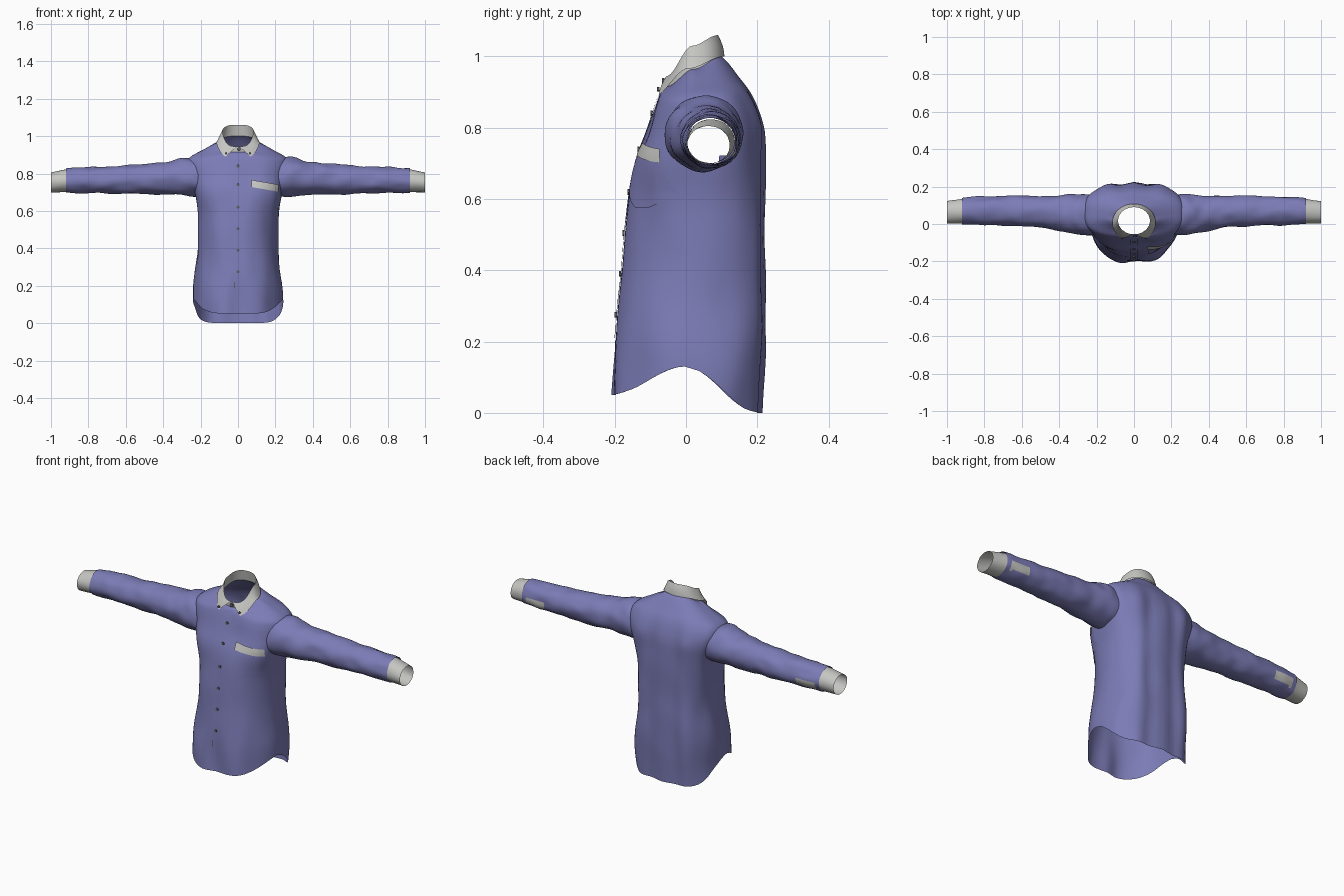
import bpy, bmesh, math
from mathutils import Matrix, Vector, noise
from mathutils.bvhtree import BVHTree

cube = bpy.data.objects.get("Cube")
if cube:
    bpy.data.objects.remove(cube)

def material(name, color):
    m = bpy.data.materials.new(name)
    m.use_nodes = True
    m.diffuse_color = (*color, 1)
    m.node_tree.nodes["Principled BSDF"].inputs["Base Color"].default_value = (*color, 1)
    return m

BLUE = material("blue cloth", (0.2, 0.2, 0.47))
GREY = material("pale grey trim", (0.56, 0.56, 0.54))
TEAL = material("teal seam tape", (0.015, 0.09, 0.1))
DARK = material("dark buttons", (0.12, 0.12, 0.14))

def finish(name, bm, mats, angle=50):
    bmesh.ops.recalc_face_normals(bm, faces=bm.faces[:])
    mesh = bpy.data.meshes.new(name)
    bm.to_mesh(mesh)
    bm.free()
    ob = bpy.data.objects.new(name, mesh)
    bpy.context.collection.objects.link(ob)
    for m in mats:
        mesh.materials.append(m)
    bpy.ops.object.select_all(action="DESELECT")
    ob.select_set(True)
    bpy.context.view_layer.objects.active = ob
    bpy.ops.object.shade_smooth_by_angle(angle=math.radians(angle))

def sheet(rows, closed):
    """Skin a grid of points; closed joins the ends of each row."""
    bm = bmesh.new()
    grid = [[bm.verts.new(p) for p in row] for row in rows]
    n = len(grid[0])
    for a, b in zip(grid, grid[1:]):
        for i in range(n if closed else n - 1):
            j = (i + 1) % n
            bm.faces.new((a[i], a[j], b[j], b[i]))
    return bm

def refine(keys, steps):
    """Smooth spline through a list of section settings."""
    out = []
    for k in range(len(keys) - 1):
        near = [keys[min(max(k + o, 0), len(keys) - 1)] for o in (-1, 0, 1, 2)]
        for i in range(steps):
            t = i / steps
            out.append([q + 0.5 * t * (r - p + t * (2*p - 5*q + 4*r - s + t * (3*(q - r) + s - p)))
                        for p, q, r, s in zip(*near)])
    return out + [list(keys[-1])]

def power(v, p):
    return math.copysign(abs(v) ** p, v)

def oval(t, width, front, back, z_front, z_side, z_back, p_front=1, p_back=1):
    """Point on a tilted oval whose front, sides and back sit at their own heights."""
    s = math.sin(t)
    p = p_front if s < 0 else p_back
    sy = power(s, p)
    f = sy * sy * (3 - 2 * abs(sy))
    z = z_side + ((z_front if s < 0 else z_back) - z_side) * f
    return Vector((width * power(math.cos(t), p), (front + back) / 2 + (back - front) / 2 * sy, z))

def angles(n):
    return [2 * math.pi * i / n for i in range(n)]

# Torso: width, front, back, heights at front, side and back, corner powers
NECK = (0.1, -0.055, 0.1, 0.915, 0.965, 1.0, 1, 1)
TORSO = [
    (0.238, -0.215, 0.208, 0.05, 0.13, 0.0, 1, 0.65),
    (0.235, -0.207, 0.218, 0.2, 0.22, 0.2, 1, 0.65),
    (0.213, -0.185, 0.218, 0.4, 0.4, 0.4, 1, 0.65),
    (0.212, -0.162, 0.217, 0.56, 0.56, 0.56, 0.9, 0.65),
    (0.236, -0.142, 0.217, 0.7, 0.7, 0.7, 0.75, 0.65),
    (0.255, -0.108, 0.215, 0.79, 0.79, 0.79, 0.75, 0.65),
    (0.268, -0.09, 0.2, 0.85, 0.85, 0.85, 0.8, 0.7),
    (0.255, -0.08, 0.178, 0.88, 0.888, 0.9, 0.85, 0.8),
    (0.19, -0.071, 0.15, 0.9, 0.925, 0.94, 0.9, 0.9),
    (0.13, -0.062, 0.12, 0.91, 0.957, 0.98, 1, 1),
    NECK]
rows = []
for section in refine(TORSO, 5):
    row = []
    for t in angles(80):
        p = oval(t, *section)
        calm = min(1, max(0, (0.95 - p.z) / 0.15))
        if math.sin(t) < 0:
            p.y += 0.017 * max(0, 1 - p.z / 0.65) * math.exp(-(p.x / 0.05) ** 2)
        else:
            p.y += 0.006 * calm * math.cos(p.x * 45) * math.sin(t)
        wobble = noise.noise(Vector((p.x * 9, p.y * 9, p.z * 5))) * 0.009 * calm
        row.append(p + Vector((math.cos(t), math.sin(t), 0)) * wobble)
    rows.append(row)
bm = sheet(rows, True)
skin = BVHTree.FromBMesh(bm)
# Open armholes inside the sleeve tubes
holes = []
for f in bm.faces:
    c = f.calc_center_median()
    if abs(c.x) > 0.15 and math.hypot(c.y - 0.05, c.z - 0.78) < 0.085:
        holes.append(f)
bmesh.ops.delete(bm, geom=holes, context="FACES")
finish("torso", bm, [BLUE])

# Sleeves and cuffs: x, centre y, radius y, centre z, radius z, seam slant
SLEEVE = [
    (0.21, 0.05, 0.108, 0.782, 0.103, 0.03),
    (0.265, 0.05, 0.11, 0.782, 0.104, 0.03),
    (0.36, 0.055, 0.1, 0.775, 0.09, 0.01),
    (0.5, 0.067, 0.085, 0.77, 0.081, 0),
    (0.65, 0.07, 0.08, 0.766, 0.075, 0),
    (0.8, 0.071, 0.076, 0.764, 0.07, 0),
    (0.92, 0.07, 0.07, 0.762, 0.064, 0)]
CUFF = [(0.908, 0.07, 0.067, 0.762, 0.061, 0), (0.95, 0.066, 0.064, 0.758, 0.058, 0),
        (1.0, 0.063, 0.06, 0.752, 0.053, 0)]

def tube(side, keys, steps, wrinkle):
    rows = []
    for x, yc, ry, zc, rz, slant in refine(keys, steps):
        row = []
        for t in angles(40):
            c, s = math.cos(t), math.sin(t)
            n = 1 + wrinkle * noise.noise(Vector((x * 14 * side, c * 1.5, s * 1.5)))
            row.append((side * (x + slant * s), yc + ry * n * c, zc + rz * n * s))
        rows.append(row)
    return sheet(rows, True)

for side, word in ((1, "left"), (-1, "right")):
    bm = tube(side, SLEEVE, 7, 0.09)
    # Grey opening strip on the back of the forearm
    for f in bm.faces:
        c = f.calc_center_median()
        if 0.78 < abs(c.x) < 0.9 and c.y > 0.12 and 0.72 < c.z < 0.765:
            f.material_index = 1
    finish(word + "_sleeve", bm, [BLUE, GREY])
    finish(word + "_cuff", tube(side, CUFF, 3, 0.03), [GREY])

# Collar: inner stand and folded leaf with two points
TOP = (0.085, -0.055, 0.09, 0.945, 1.03, 1.06)
LEAF = (0.116, -0.095, 0.108, 0.884, 0.966, 1.0)
stand = [[oval(t, *section) for t in angles(64)] for section in (NECK, TOP)]
finish("collar_stand", sheet(stand, True), [GREY])
rows = []
for k in range(5):
    row = []
    for i in range(65):
        u = i / 32 - 1
        high, low = [math.copysign(a + (math.pi - a) * (1 - abs(u)), u)
                     for a in (math.radians(3), math.radians(35))]
        p = oval(high - math.pi / 2, *TOP).lerp(oval(low - math.pi / 2, *LEAF), k / 4)
        p.y -= 0.004 * math.sin(math.pi * k / 4) * math.cos(high)
        row.append(p)
    rows.append(row)
finish("collar_leaf", sheet(rows, False), [GREY])

# Flat pieces that follow the torso
def on_front(x, z, lift):
    hit = skin.ray_cast(Vector((x, -1, z)), Vector((0, 1, 0)))
    return hit[0] + Vector((0, -lift, 0))

def on_left(y, z, lift):
    hit = skin.ray_cast(Vector((1, y, z)), Vector((-1, 0, 0)))
    return hit[0] + Vector((lift, 0, 0))

def patch(name, mat, place, edge, z0, z1, lift, nz):
    """Strip from z0 to z1; edge(z) gives its two sides and its tilt."""
    rows = []
    for k in range(nz + 1):
        z = z0 + (z1 - z0) * k / nz
        a, b, tilt = edge(z)
        rows.append([place(a + (b - a) * i / 12, z + tilt * (0.5 - i / 12), lift) for i in range(13)])
    finish(name, sheet(rows, False), [mat])

def pocket_edge(z):
    inset = 0.05 * max(0, (0.625 - z) / 0.05) ** 2
    return 0.075 + inset, 0.215 - inset, 0.025 * min(1, max(0, (z - 0.575) / 0.1))

patch("front_placket", BLUE, on_front, lambda z: (-0.02, 0.02, 0), 0.075, 0.905, 0.003, 40)
patch("pocket", BLUE, on_front, pocket_edge, 0.575, 0.725, 0.006, 16)
patch("pocket_band", GREY, on_front, lambda z: (0.073, 0.217, 0.025), 0.715, 0.753, 0.009, 4)
patch("inner_side_tape", TEAL, on_left, lambda z: (-0.02, 0.018, 0), 0.145, 0.66, -0.004, 24)
patch("buttonhole", DARK, on_front, lambda z: (-0.021, -0.016, 0), 0.185, 0.22, 0.005, 3)

# Buttons down the front and on the collar points
def button(name, centre, radius=0.008):
    bm = bmesh.new()
    place = Matrix.Translation(centre) @ Matrix.Rotation(math.pi / 2, 4, "X")
    bmesh.ops.create_cone(bm, cap_ends=True, segments=12, radius1=radius, radius2=radius,
                          depth=0.006, matrix=place)
    finish(name, bm, [DARK], 30)

for k, z in enumerate((0.275, 0.39, 0.505, 0.62, 0.74, 0.84)):
    button(f"front_button_{k + 1}", on_front(0, z, 0.005))
button("neck_button", (0.005, -0.064, 0.93), 0.01)
for side, word in ((1, "left"), (-1, "right")):
    button(word + "_collar_button", (side * 0.064, -0.078, 0.908), 0.006)
